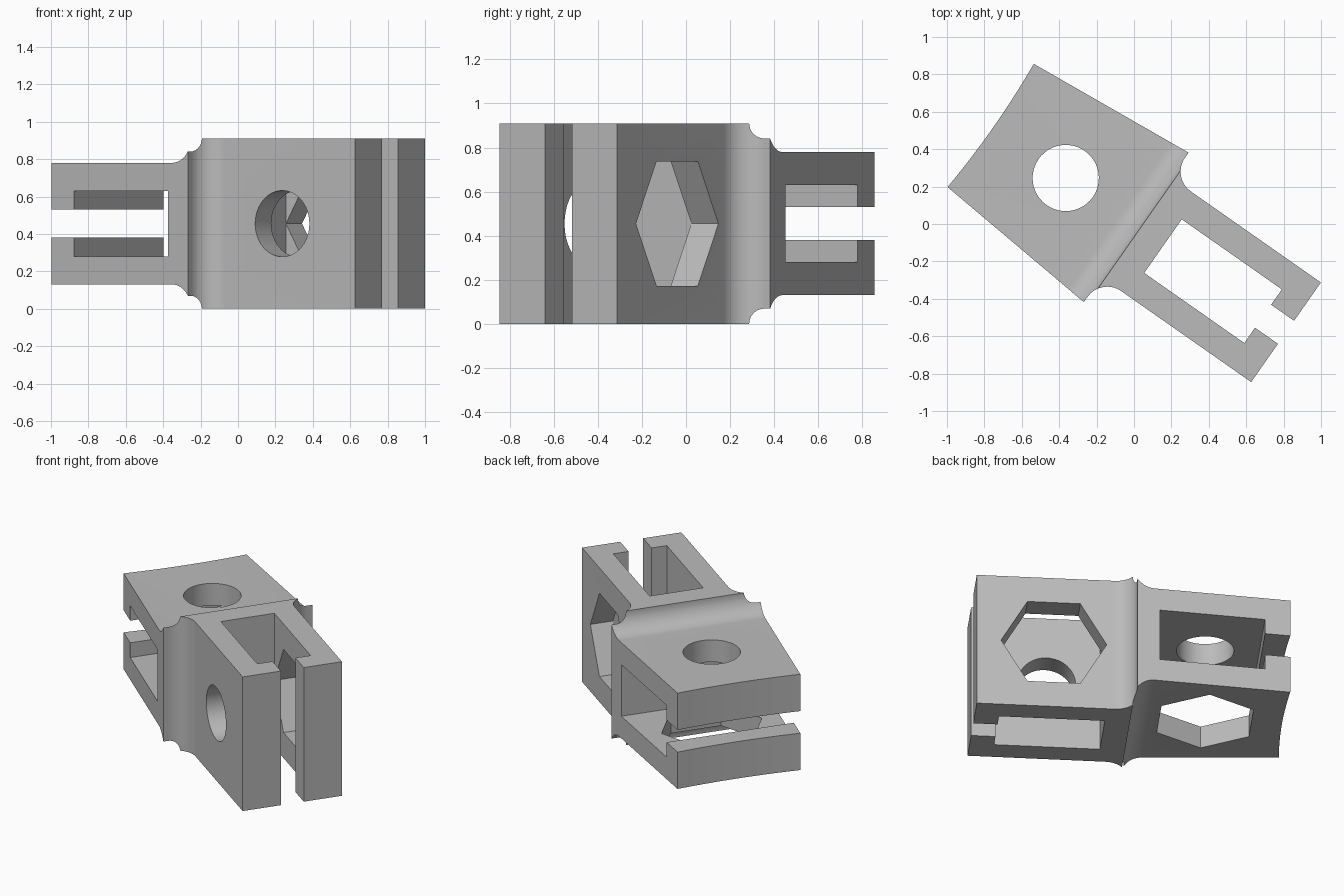
import bpy
import bmesh
from math import sin, cos, pi, radians
from mathutils import Matrix

if "Cube" in bpy.data.objects:
    bpy.data.objects.remove(bpy.data.objects["Cube"], do_unlink=True)

H = 0.91            # full height
MID = H / 2
HALF = 0.325        # half thickness of each fork
R = 0.13            # fillet radius
SLOT, NECK = 0.175, 0.075
PIN, HEX = 0.177, 0.328


def prism(name, pts, axis, lo, hi):
    """Extrude a profile along y (points are x, z) or z (points are x, y)."""
    def place(a, b, c):
        return (a, c, b) if axis == "y" else (a, b, c)
    bm = bmesh.new()
    face = bm.faces.new([bm.verts.new(place(a, b, lo)) for a, b in pts])
    out = bmesh.ops.extrude_face_region(bm, geom=[face])
    moved = [g for g in out["geom"] if isinstance(g, bmesh.types.BMVert)]
    bmesh.ops.translate(bm, verts=moved, vec=place(0, 0, hi - lo))
    bmesh.ops.recalc_face_normals(bm, faces=bm.faces[:])
    mesh = bpy.data.meshes.new(name)
    bm.to_mesh(mesh)
    bm.free()
    obj = bpy.data.objects.new(name, mesh)
    bpy.context.collection.objects.link(obj)
    return obj


def combine(obj, tool, operation):
    mod = obj.modifiers.new(operation, "BOOLEAN")
    mod.operation = operation
    mod.solver = "EXACT"
    mod.object = tool
    bpy.context.view_layer.objects.active = obj
    bpy.ops.object.modifier_apply(modifier=mod.name)
    bpy.data.objects.remove(tool, do_unlink=True)


def arc(cx, cy, r, start, end, n=16):
    angles = [radians(start + (end - start) * i / n) for i in range(n + 1)]
    return [(cx + r * cos(t), cy + r * sin(t)) for t in angles]


def ring(cx, cy, r, n, turn=0):
    return [(cx + r * cos(2 * pi * i / n + turn), cy + r * sin(2 * pi * i / n + turn))
            for i in range(n)]


def box(x0, x1, y0, y1):
    return [(x0, y0), (x1, y0), (x1, y1), (x0, y1)]


def mirrored(side, centre):
    """Close a profile from its upper side by reflecting about the centre line."""
    return [(a, centre + b) for a, b in side] + [(a, centre - b) for a, b in reversed(side)]


# Plan outline: tapered fork with hollowed end, fillet, straight fork
off = -0.008
end_curve = [(-0.93 + 0.017 * (1 - (i / 12) ** 2), 0.402 * i / 12) for i in range(1, 13)]
plan_side = end_curve + [(0.02, 0.488)] + arc(0.02 + R, HALF + R, R, 180, 270) + [(0.998, HALF)]
body = prism("fork_joint_body", mirrored(plan_side, off), "z", -1, 2)

# Side outline: low fork flaring to the full height
side = [(-1.2, HALF)] + arc(0.04 - R, MID, R, 270, 360) + [(1.2, MID)]
combine(body, prism("side_outline", mirrored(side, MID), "y", -1, 1), "INTERSECT")

# Slots with a narrower open neck, one upright and one level
cuts = [
    (box(0.195, 0.848, off - SLOT, off + SLOT), "z", -1, 2),
    (box(0.8, 1.2, off - NECK, off + NECK), "z", -1, 2),
    (box(-0.773, -0.12, MID - SLOT, MID + SLOT), "y", -1, 1),
    (box(-1.2, -0.7, MID - NECK, MID + NECK), "y", -1, 1),
    # Round pin holes in one wall of each fork, hexagonal ones opposite
    (ring(0.522, MID, PIN, 48), "y", -1, 0),
    (ring(0.522, MID, HEX - 0.002, 6), "y", 0, 1),
    (ring(-0.44, off, PIN, 48), "z", MID, 2),
    (ring(-0.44, off, HEX, 6, pi / 2), "z", -1, MID),
]
for pts, axis, lo, hi in cuts:
    combine(body, prism("cutter", pts, axis, lo, hi), "DIFFERENCE")

# Turn to the final heading
body.data.transform(Matrix.Rotation(radians(-35), 4, "Z"))

grey = bpy.data.materials.new("plain grey")
grey.use_nodes = True
colour = (0.5, 0.5, 0.5, 1)
grey.diffuse_color = colour
grey.node_tree.nodes["Principled BSDF"].inputs["Base Color"].default_value = colour
body.data.materials.clear()
body.data.materials.append(grey)

bpy.ops.object.select_all(action="DESELECT")
body.select_set(True)
bpy.context.view_layer.objects.active = body
bpy.ops.object.shade_smooth_by_angle(angle=radians(25))
